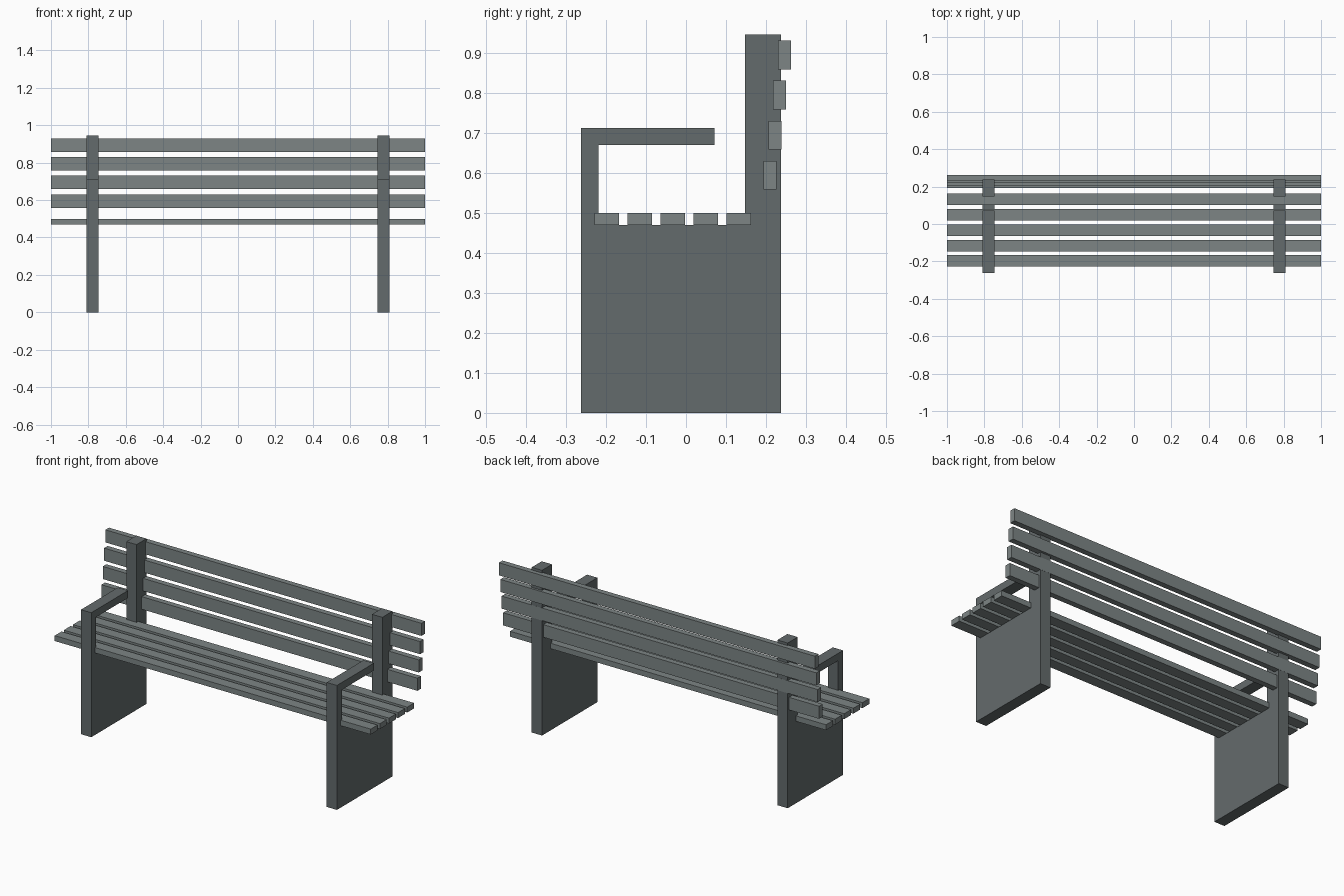
import bpy
import bmesh

if "Cube" in bpy.data.objects:
    bpy.data.objects.remove(bpy.data.objects["Cube"])


def material(name, color):
    mat = bpy.data.materials.new(name)
    mat.diffuse_color = (*color, 1.0)
    mat.use_nodes = True
    mat.node_tree.nodes["Principled BSDF"].inputs["Base Color"].default_value = mat.diffuse_color
    return mat


DARK = material("dark_grey", (0.127, 0.147, 0.15))
LIGHT = material("slat_grey", (0.205, 0.235, 0.235))


def extrude_profile(name, profile, x0, x1, mat):
    """Extrude a closed (y, z) outline along x."""
    bm = bmesh.new()
    face = bm.faces.new([bm.verts.new((x0, y, z)) for y, z in profile])
    ext = bmesh.ops.extrude_face_region(bm, geom=[face])
    moved = [v for v in ext["geom"] if isinstance(v, bmesh.types.BMVert)]
    bmesh.ops.translate(bm, verts=moved, vec=(x1 - x0, 0, 0))
    bmesh.ops.recalc_face_normals(bm, faces=bm.faces)
    mesh = bpy.data.meshes.new(name)
    bm.to_mesh(mesh)
    bm.free()
    mesh.materials.append(mat)
    obj = bpy.data.objects.new(name, mesh)
    bpy.context.collection.objects.link(obj)
    return obj


def slat(name, y, z, depth, height):
    """Full-length board with its lower front edge at (y, z)."""
    outline = [(y, z), (y + depth, z), (y + depth, z + height), (y, z + height)]
    return extrude_profile(name, outline, -1.0, 1.0, LIGHT)


# End frames: solid leg panel, back post and open armrest in one outline
FRONT, BACK = -0.2625, 0.2375
SEAT_Z = 0.469
frame = [
    (FRONT, 0), (BACK, 0), (BACK, 0.945), (0.1475, 0.945),
    (0.1475, SEAT_Z), (-0.2185, SEAT_Z), (-0.2185, 0.67),
    (0.071, 0.67), (0.071, 0.712), (FRONT, 0.712),
]
for side, x0 in (("left", -0.81), ("right", 0.745)):
    extrude_profile(f"{side}_end_frame", frame, x0, x0 + 0.065, DARK)

# Seat slats
for i in range(5):
    slat(f"seat_slat_{i + 1}", -0.2285 + i * 0.0825, SEAT_Z, 0.0615, 0.031)

# Backrest slats, each stepped further back than the one below
for i in range(4):
    slat(f"back_slat_{i + 1}", 0.1935 + i * 0.0122, 0.558 + i * 0.1, 0.0324, 0.072)
